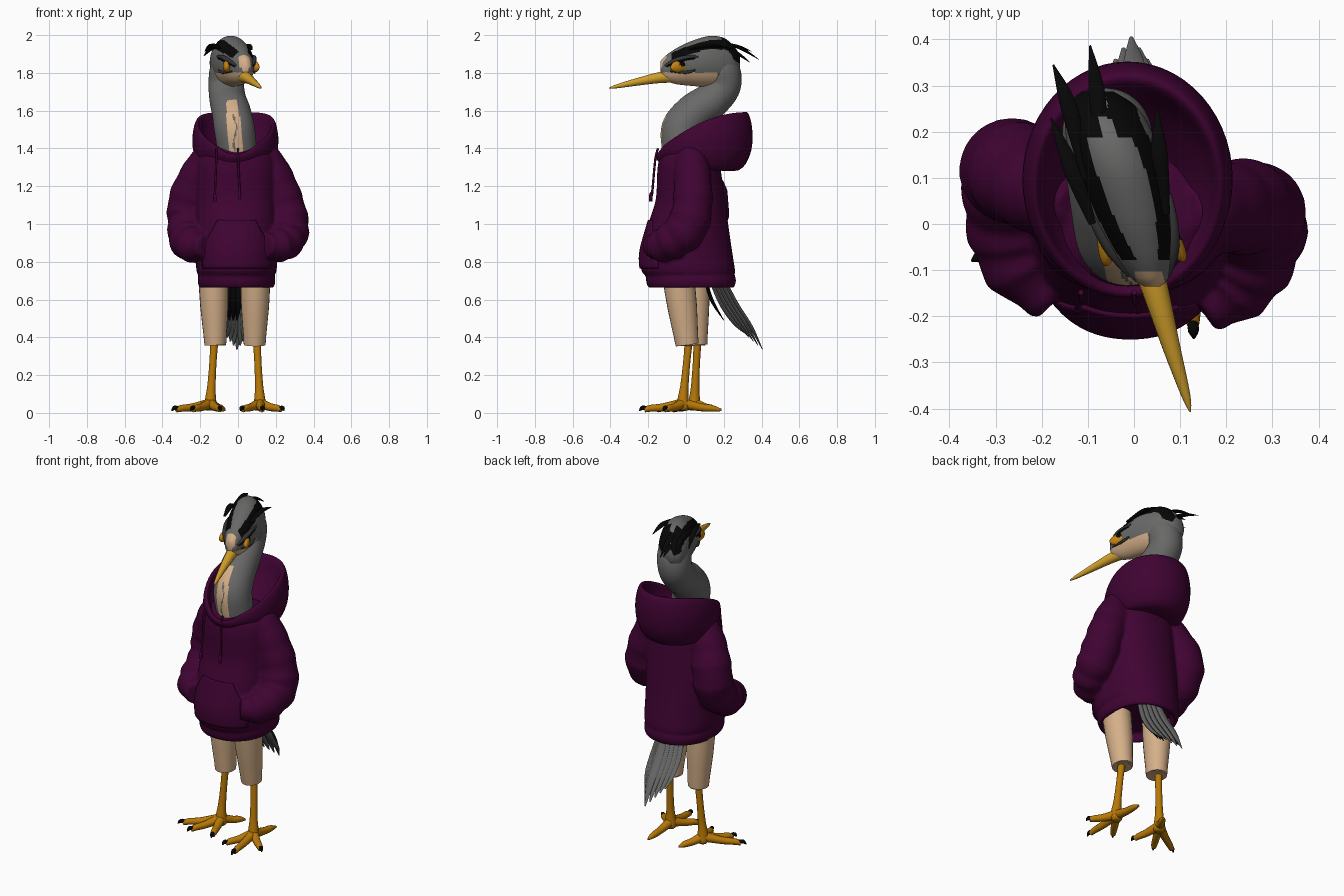
import bpy, bmesh, math
from mathutils import Vector, Matrix

if "Cube" in bpy.data.objects:
    bpy.data.objects.remove(bpy.data.objects["Cube"])


def mat(name, rgb):
    m = bpy.data.materials.new(name)
    m.diffuse_color = (*rgb, 1)
    m.use_nodes = True
    m.node_tree.nodes["Principled BSDF"].inputs["Base Color"].default_value = m.diffuse_color
    return m


PURPLE = mat("plum fabric", (0.050, 0.001, 0.032))
GRAY = mat("slate feathers", (0.140, 0.140, 0.138))
BLACK = mat("black feathers", (0.002, 0.002, 0.002))
TAN = mat("pale skin", (0.66, 0.43, 0.25))
BEAK = mat("yellow beak", (0.66, 0.36, 0.025))
LEG = mat("orange leg", (0.48, 0.19, 0.002))
EYE = mat("amber eye", (0.56, 0.23, 0.006))
DARK = mat("dark gray lids", (0.035, 0.035, 0.035))


def finish(name, bm, mats, rule=None, angle=50):
    bmesh.ops.recalc_face_normals(bm, faces=bm.faces)
    for f in bm.faces:
        f.smooth = True
        if rule:
            f.material_index = rule(f.calc_center_median(), f.normal)
    me = bpy.data.meshes.new(name)
    bm.to_mesh(me)
    bm.free()
    for m in mats:
        me.materials.append(m)
    me.set_sharp_from_angle(angle=math.radians(angle))
    ob = bpy.data.objects.new(name, me)
    bpy.context.collection.objects.link(ob)
    return ob


def loft(name, rings, mats, rule=None):
    """Skin closed rings of equal size and cap both ends."""
    bm = bmesh.new()
    vs = [[bm.verts.new(p) for p in r] for r in rings]
    n = len(vs[0])
    for a, b in zip(vs, vs[1:]):
        for i in range(n):
            bm.faces.new((a[i], a[(i+1) % n], b[(i+1) % n], b[i]))
    bm.faces.new(vs[0])
    bm.faces.new(vs[-1])
    return finish(name, bm, mats, rule)


def smooth(rows, steps):
    """Catmull-Rom through rows of numbers."""
    out = []
    for i in range(len(rows) - 1):
        quad = rows[max(i - 1, 0)], rows[i], rows[i + 1], rows[min(i + 2, len(rows) - 1)]
        for t in (s / steps for s in range(steps)):
            out.append([0.5 * (2*b + (c-a)*t + (2*a-5*b+4*c-d)*t*t + (3*b-a-3*c+d)*t**3)
                        for a, b, c, d in zip(*quad)])
    return out + [list(rows[-1])]


def tube(name, pts, mats, sides=12, steps=4, flat=1.0, rule=None, ripple=0, side=(1, 0, 0)):
    """Tube through (x, y, z, radius) points; flat squeezes it across the side axis."""
    pts = smooth(pts, steps)
    rings = []
    for i, p in enumerate(pts):
        c = Vector(p[:3])
        t = (Vector(pts[min(i+1, len(pts)-1)][:3]) - Vector(pts[max(i-1, 0)][:3])).normalized()
        s = Vector(side)
        s = (s - t * s.dot(t)).normalized()
        u = t.cross(s)
        r = max(p[3], 0.001) * (1 + ripple * math.sin(i * 1.9) * (i / len(pts)))
        rings.append([c + s * r * math.cos(a) + u * r * flat * math.sin(a)
                      for a in (2 * math.pi * k / sides for k in range(sides))])
    return loft(name, rings, mats, rule)


# Hoodie torso: z, half width, front y, back y
TORSO = [(0.66, 0.195, -0.197, 0.252), (0.69, 0.205, -0.210, 0.264), (0.72, 0.204, -0.212, 0.262),
         (0.73, 0.196, -0.209, 0.251), (0.75, 0.212, -0.235, 0.260), (0.85, 0.215, -0.240, 0.245),
         (1.0, 0.215, -0.200, 0.223), (1.13, 0.213, -0.160, 0.205), (1.28, 0.211, -0.152, 0.185),
         (1.35, 0.200, -0.140, 0.172), (1.39, 0.172, -0.116, 0.150), (1.42, 0.110, -0.08, 0.11)]
CX, POW = -0.008, 2.2


def oval(z, rx, yf, yb, n=64):
    pts = []
    for c, s in ((math.cos(2*math.pi*k/n), math.sin(2*math.pi*k/n)) for k in range(n)):
        pts.append((CX + rx * math.copysign(abs(c) ** (2/POW), c),
                    (yf+yb)/2 + (yb-yf)/2 * math.copysign(abs(s) ** (2/POW), s), z))
    return pts


torso_rows = smooth(TORSO, 4)
inner = [oval(0.71, 0.165, -0.165, 0.225), oval(0.662, 0.178, -0.178, 0.236)]
parts = [loft("torso", inner + [oval(*r) for r in torso_rows], [PURPLE])]
# Sleeves tucked into the pocket
parts.append(tube("left_sleeve", [(-0.12, 0.045, 1.40, 0.05), (-0.155, 0.055, 1.355, 0.082),
     (-0.212, 0.08, 1.25, 0.100), (-0.258, 0.115, 1.12, 0.112), (-0.265, 0.10, 1.0, 0.108),
     (-0.262, 0.005, 0.92, 0.103), (-0.235, -0.085, 0.89, 0.092), (-0.165, -0.16, 0.885, 0.060)],
    [PURPLE], 24, 4, ripple=0.09))
parts.append(tube("right_sleeve", [(0.105, 0.03, 1.40, 0.05), (0.14, 0.03, 1.355, 0.082),
     (0.198, 0.035, 1.24, 0.098), (0.247, 0.035, 1.10, 0.105), (0.267, 0.005, 0.98, 0.110),
     (0.252, -0.07, 0.915, 0.100), (0.21, -0.135, 0.885, 0.085), (0.145, -0.18, 0.885, 0.058)],
    [PURPLE], 24, 4, ripple=0.09))

# Torso and sleeves fused into one soft garment
bm = bmesh.new()
for part in parts:
    bm.from_mesh(part.data)
    bpy.data.objects.remove(part)
jacket = finish("hoodie_body", bm, [PURPLE], angle=180)
remesh = jacket.modifiers.new("fuse", 'REMESH')
remesh.mode, remesh.voxel_size, remesh.use_smooth_shade = 'VOXEL', 0.009, True
soften = jacket.modifiers.new("soften", 'SMOOTH')
soften.factor, soften.iterations = 0.5, 6
fused = bpy.data.meshes.new_from_object(jacket.evaluated_get(bpy.context.evaluated_depsgraph_get()))
jacket.modifiers.clear()
jacket.data = fused
fused.materials.clear()
fused.materials.append(PURPLE)


def torso_front(x, z):
    i = next(i for i, q in enumerate(torso_rows) if q[0] > z)
    lo, hi = torso_rows[i-1], torso_rows[i]
    t = (z - lo[0]) / (hi[0] - lo[0])
    r = [a + (b - a) * t for a, b in zip(lo, hi)]
    u = min(abs((x - CX) / r[1]), 0.99)
    return (r[2]+r[3])/2 - (r[3]-r[2])/2 * (1 - u**POW) ** (1/POW)


# Front pouch pocket, laid over the torso
bm = bmesh.new()
grid = []
for z, w in smooth([(0.765, 0.175), (0.84, 0.18), (0.90, 0.165), (0.97, 0.125), (1.02, 0.10)], 4):
    grid.append([bm.verts.new((CX + w*k/10, torso_front(CX + w*k/10, z) - 0.002, z)) for k in range(-10, 11)])
for a, b in zip(grid, grid[1:]):
    for i in range(20):
        bm.faces.new((a[i], a[i+1], b[i+1], b[i]))
mod = finish("pocket", bm, [PURPLE]).modifiers.new("thickness", 'SOLIDIFY')
mod.thickness, mod.offset = 0.012, 0

# Lowered hood: half width, front y, back y, front z, back z
hood = []
for rx, yf, yb, zf, zb in smooth([(0.15, -0.11, 0.15, 1.33, 1.29), (0.185, -0.138, 0.28, 1.34, 1.285),
        (0.218, -0.150, 0.340, 1.355, 1.37), (0.228, -0.158, 0.352, 1.37, 1.48),
        (0.215, -0.158, 0.335, 1.385, 1.575), (0.195, -0.145, 0.305, 1.39, 1.585),
        (0.175, -0.125, 0.26, 1.37, 1.49), (0.12, -0.10, 0.17, 1.35, 1.38)], 4):
    ring = []
    for a in (2 * math.pi * k / 56 for k in range(56)):
        u = (1 + math.sin(a)) / 2
        ring.append((-0.014 + rx * math.cos(a), yf + (yb-yf)*u,
                     zf + (zb-zf) * (1 - (1-u)**1.9) - 0.02 * max(0, 1 - u * 12)))
    hood.append(ring)
loft("hood", hood, [PURPLE])

# Drawstrings with knotted ends
for name, x0, x1, z1 in (("left_drawstring", -0.115, -0.122, 1.12), ("right_drawstring", 0.0, 0.008, 1.13)):
    tube(name, [(x0, -0.148, 1.40, 0.006), (x0, -0.163, 1.34, 0.006), (x1, -0.178, z1 + 0.05, 0.006),
                (x1, -0.185, z1 + 0.03, 0.009), (x1, -0.187, z1, 0.009)], [PURPLE], 8, 3)


# S-shaped neck with a pale throat stripe, streaked with gray
def neck_rule(c, n):
    d = c.x + 0.014 + (c.z - 1.45) * 0.10
    streak = abs(d - 0.012 * math.sin(c.z * 30)) < 0.004 and c.z < 1.58
    return 1 if n.y < -0.3 and c.z < 1.655 and abs(d) < 0.036 - 0.09 * max(0, c.z - 1.56) and not streak else 0


tube("neck", [(0.0, -0.01, 1.33, 0.10), (-0.008, -0.025, 1.42, 0.105), (-0.02, -0.020, 1.51, 0.107),
     (-0.035, 0.045, 1.59, 0.103), (-0.053, 0.135, 1.655, 0.097), (-0.062, 0.195, 1.73, 0.094),
     (-0.055, 0.19, 1.81, 0.095), (-0.04, 0.14, 1.87, 0.08)], [GRAY, TAN], 96, 10, rule=neck_rule)


# Head, turned a little to one side: y, low z, high z, half width
def head_x(y):
    return 0.035 - 0.28 * (y + 0.12)


def head_rule(c, n):
    lx = abs(c.x - head_x(c.y))
    if (c.y < -0.105 and lx < 0.03 and n.z > 0) or (c.z < 1.802 and c.y < 0.165):
        return 1
    if -0.08 < c.y < 0.25 and 0.36 < n.z < 0.74:
        return 2
    return 2 if c.y > 0.19 and 0.014 < lx < 0.075 and c.z > 1.85 + 0.6 * abs(lx - 0.045) else 0


rings = []
for y, lo, hi, w in smooth([(-0.135, 1.80, 1.86, 0.018), (-0.115, 1.765, 1.885, 0.042),
        (-0.06, 1.742, 1.925, 0.068), (0.02, 1.732, 1.965, 0.089), (0.12, 1.725, 1.995, 0.100),
        (0.20, 1.73, 1.985, 0.094), (0.255, 1.755, 1.94, 0.075), (0.287, 1.80, 1.89, 0.035)], 11):
    rings.append([(head_x(y) + w * math.cos(a), y, (lo+hi)/2 + (hi-lo)/2 * math.sin(a))
                  for a in (2 * math.pi * k / 112 for k in range(112))])
loft("head", rings, [GRAY, TAN, BLACK], head_rule)

# Beak
tube("beak", [(0.02, -0.06, 1.782, 0.034), (0.045, -0.14, 1.775, 0.029), (0.082, -0.27, 1.75, 0.019),
     (0.112, -0.37, 1.728, 0.010), (0.122, -0.407, 1.72, 0.002)], [BEAK], 16, 4)

# Eyes, brows and lower lids
for s, label in ((-1, "left"), (1, "right")):
    def spot(y, out, z, *r):
        return Vector((head_x(y) + s * out, y, z, *r))
    bm = bmesh.new()
    bmesh.ops.create_uvsphere(bm, u_segments=48, v_segments=32, radius=1)
    pupil = spot(-0.018, 0.09, 1.848)
    turn = Matrix.Rotation(math.radians(15 + s * 17), 4, 'Z') @ Matrix.Rotation(math.radians(8), 4, 'X')
    bm.transform(Matrix.Translation(spot(-0.022, 0.065, 1.837)) @ turn @ Matrix.Diagonal((0.022, 0.070, 0.035, 1)))
    finish(label + "_eye", bm, [EYE, BLACK],
           lambda c, n: int(math.hypot(c.y - pupil.y, c.z - pupil.z) < 0.015))
    tube(label + "_brow", [spot(0.065, 0.093, 1.888, 0.005), spot(0.0, 0.083, 1.882, 0.012),
         spot(-0.06, 0.066, 1.864, 0.013), spot(-0.112, 0.042, 1.838, 0.005)], [DARK], 10, 4)
    tube(label + "_lash_line", [spot(0.05, 0.094, 1.876, 0.003), spot(0.0, 0.090, 1.871, 0.005),
         spot(-0.06, 0.074, 1.853, 0.005), spot(-0.105, 0.045, 1.831, 0.003)], [BLACK], 8, 4)
    tube(label + "_lower_lid", [spot(0.05, 0.09, 1.815, 0.004), spot(0.0, 0.084, 1.803, 0.008),
         spot(-0.085, 0.056, 1.808, 0.004)], [DARK], 8, 4)

# Crest plumes
PLUMES = [((-0.105, 0.10, 1.945), (-0.14, 0.25, 1.945), (-0.175, 0.345, 1.915)),
          ((-0.07, 0.16, 1.965), (-0.08, 0.28, 1.935), (-0.095, 0.387, 1.87)),
          ((-0.05, 0.18, 1.955), (-0.08, 0.27, 1.905), (-0.085, 0.34, 1.855)),
          ((-0.09, 0.0, 1.93), (-0.135, 0.12, 1.935), (-0.18, 0.23, 1.89)),
          ((0.07, 0.02, 1.925), (0.055, 0.15, 1.945), (0.05, 0.25, 1.925))]
for i, (a, b, c) in enumerate(PLUMES):
    tube(f"crest_plume_{i + 1}", [(*a, 0.008), (*b, 0.018), (*c, 0.002)], [BLACK], 8, 6, flat=0.5)

# Tail: overlapping gray feathers over a short black layer
for i in range(9):
    k, d = i - 4, abs(i - 4)
    tube(f"tail_feather_{i + 1}", [(0.014 * k, 0.195 - 0.018 * d, 0.72, 0.022),
         (0.018 * k, 0.265 - 0.02 * d, 0.58, 0.028), (0.018 * k, 0.345 - 0.023 * d, 0.455 + 0.006 * d, 0.024),
         (-0.006 + 0.017 * k, 0.405 - 0.024 * d, 0.335 + 0.022 * d, 0.004)], [GRAY], 8, 5, flat=0.4)
for i in range(3):
    tube(f"under_tail_{i + 1}", [(-0.045 + 0.025 * i, 0.10, 0.72, 0.02),
         (-0.05 + 0.025 * i, 0.135, 0.60, 0.024), (-0.045 + 0.02 * i, 0.20, 0.49, 0.004)], [BLACK], 8, 5, flat=0.4)

# Legs: hip, knee, ankle, then the toe tips (hind toe last)
LEGS = {"left": ((-0.13, 0.04, 0.70), (-0.12, 0.052, 0.36), (-0.145, 0.045, 0.075),
                 [(-0.352, -0.080), (-0.25, -0.135), (-0.09, -0.13), (-0.07, 0.17)]),
        "right": ((0.092, -0.038, 0.70), (0.088, 0.006, 0.36), (0.115, -0.015, 0.075),
                  [(0.012, -0.17), (0.13, -0.248), (0.245, -0.12), (0.125, 0.188)])}
for label, (hip, knee, ankle, toes) in LEGS.items():
    h, k, a = Vector(hip), Vector(knee), Vector(ankle)
    inset = k + Vector((0, 0, 0.03))
    tube(label + "_thigh", [(*h, 0.079), (*h.lerp(k, 0.4), 0.074), (*h.lerp(k, 0.85), 0.061), (*k, 0.057),
         (*(k + Vector((0, 0, 0.002))), 0.045), (*inset, 0.04)], [TAN], 24, 2, flat=1.06)
    top = inset.lerp(a, -0.05) + Vector((0.012 if label == "right" else -0.005, 0.01, 0))
    tube(label + "_shin", [(*top, 0.022), (*top.lerp(a, 0.4), 0.019), (*top.lerp(a, 0.8), 0.022),
         (*a, 0.029), (a.x, a.y, 0.03, 0.034), (a.x, a.y, 0.012, 0.022)], [LEG], 16, 4)
    for i, (x, y) in enumerate(toes):
        base, tip, hind = Vector((a.x, a.y, 0.05)), Vector((x, y, 0.018)), i == 3
        end = base.lerp(tip, 1.0 if hind else 0.88)
        tube(f"{label}_toe_{i + 1}", [(*base, 0.028), (*base.lerp(tip, 0.45).xy, 0.03, 0.021),
             (*base.lerp(tip, 0.75).xy, 0.024, 0.018), (end.x, end.y, 0.015, 0.006 if hind else 0.013)],
             [LEG], 12, 4, side=(0, 0, 1))
        if not hind:
            tube(f"{label}_claw_{i + 1}", [(*base.lerp(tip, 0.84).xy, 0.026, 0.010),
                 (*base.lerp(tip, 0.93).xy, 0.026, 0.012), (x, y, 0.010, 0.002)], [BLACK], 8, 3, side=(0, 0, 1))
